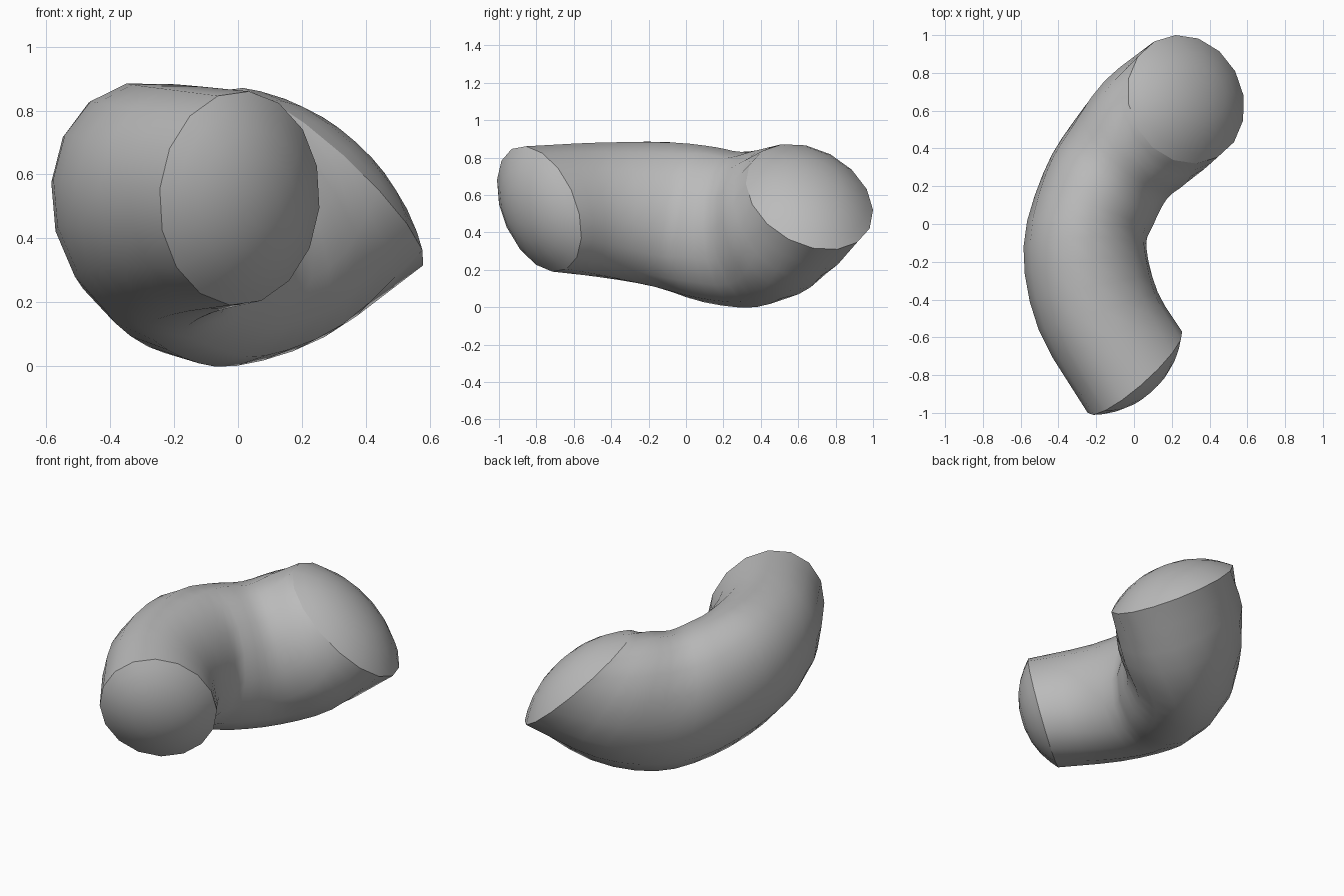
import bpy, bmesh, math
from mathutils import Vector

cube = bpy.data.objects.get("Cube")
if cube:
    bpy.data.objects.remove(cube, do_unlink=True)

SIDES = 16      # sides of the tube
STEPS = 3       # rings between two stations

# Stations along the bend: centre, half-width towards the inside, half-height
stations = [
    ((0.005, -0.785, 0.525), (0.25, 0.215, -0.03), (0.03, -0.07, 0.335)),
    ((-0.19, -0.46, 0.52), (0.315, 0.10, -0.06), (0.02, 0.00, 0.36)),
    ((-0.26, -0.12, 0.495), (0.325, 0.00, -0.08), (0.03, 0.05, 0.385)),
    ((-0.19, 0.13, 0.44), (0.29, -0.14, -0.01), (-0.02, 0.03, 0.415)),
    ((-0.075, 0.335, 0.415), (0.25, -0.20, 0.00), (-0.07, -0.04, 0.415)),
    ((0.09, 0.51, 0.47), (0.19, -0.29, 0.03), (-0.18, -0.05, 0.38)),
    ((0.275, 0.66, 0.59), (0.055, -0.34, 0.07), (-0.305, -0.02, 0.275)),
]
stations = [[Vector(v) for v in s] for s in stations]


def spline(p0, p1, p2, p3, t):
    """Smooth curve from p1 to p2."""
    return 0.5 * (2 * p1 + (p2 - p0) * t + (2 * p0 - 5 * p1 + 4 * p2 - p3) * t * t
                  + (3 * p1 - p0 - 3 * p2 + p3) * t ** 3)


def add_ring(bm, centre, side, up):
    angles = [math.tau * i / SIDES for i in range(SIDES)]
    return [bm.verts.new(centre + side * math.cos(a) + up * math.sin(a)) for a in angles]


def bridge(bm, r0, r1):
    for i in range(SIDES):
        j = (i + 1) % SIDES
        bm.faces.new((r0[i], r0[j], r1[j], r1[i]))


def add_dome(bm, rim, station, outward, height):
    """Shallow domed end on a rim."""
    c, a, b = station
    prev = rim
    for s in (0.87, 0.68, 0.45, 0.2):
        ring = add_ring(bm, c + outward * height * (1 - s ** 2.3), a * s, b * s)
        bridge(bm, prev, ring)
        prev = ring
    tip = bm.verts.new(c + outward * height)
    for i in range(SIDES):
        bm.faces.new((prev[i], prev[(i + 1) % SIDES], tip))
    # Crisp edge around the rim
    for i in range(SIDES):
        bm.edges.get((rim[i], rim[(i + 1) % SIDES])).smooth = False


# Bent tube
bm = bmesh.new()
first = [2 * p - q for p, q in zip(stations[0], stations[1])]
last = [2 * p - q for p, q in zip(stations[-1], stations[-2])]
keys = [first] + stations + [last]
rings = []
for k in range(1, len(keys) - 2):
    for n in range(STEPS):
        rings.append(add_ring(bm, *[spline(*p, n / STEPS) for p in zip(*keys[k - 1:k + 3])]))
rings.append(add_ring(bm, *stations[-1]))
for r0, r1 in zip(rings, rings[1:]):
    bridge(bm, r0, r1)

# Domed ends
front_out = stations[0][1].cross(stations[0][2]).normalized()
back_out = stations[-1][2].cross(stations[-1][1]).normalized()
add_dome(bm, rings[0], stations[0], front_out, 0.125)
add_dome(bm, rings[-1], stations[-1], back_out, 0.13)
bmesh.ops.recalc_face_normals(bm, faces=bm.faces)
for f in bm.faces:
    f.smooth = True

mesh = bpy.data.meshes.new("bent_tube")
bm.to_mesh(mesh)
bm.free()
tube = bpy.data.objects.new("bent_tube", mesh)
bpy.context.collection.objects.link(tube)

# Plain grey
grey = bpy.data.materials.new("light_grey")
grey.use_nodes = True
colour = (0.5, 0.5, 0.5, 1)
grey.diffuse_color = colour
grey.node_tree.nodes["Principled BSDF"].inputs["Base Color"].default_value = colour
mesh.materials.append(grey)
